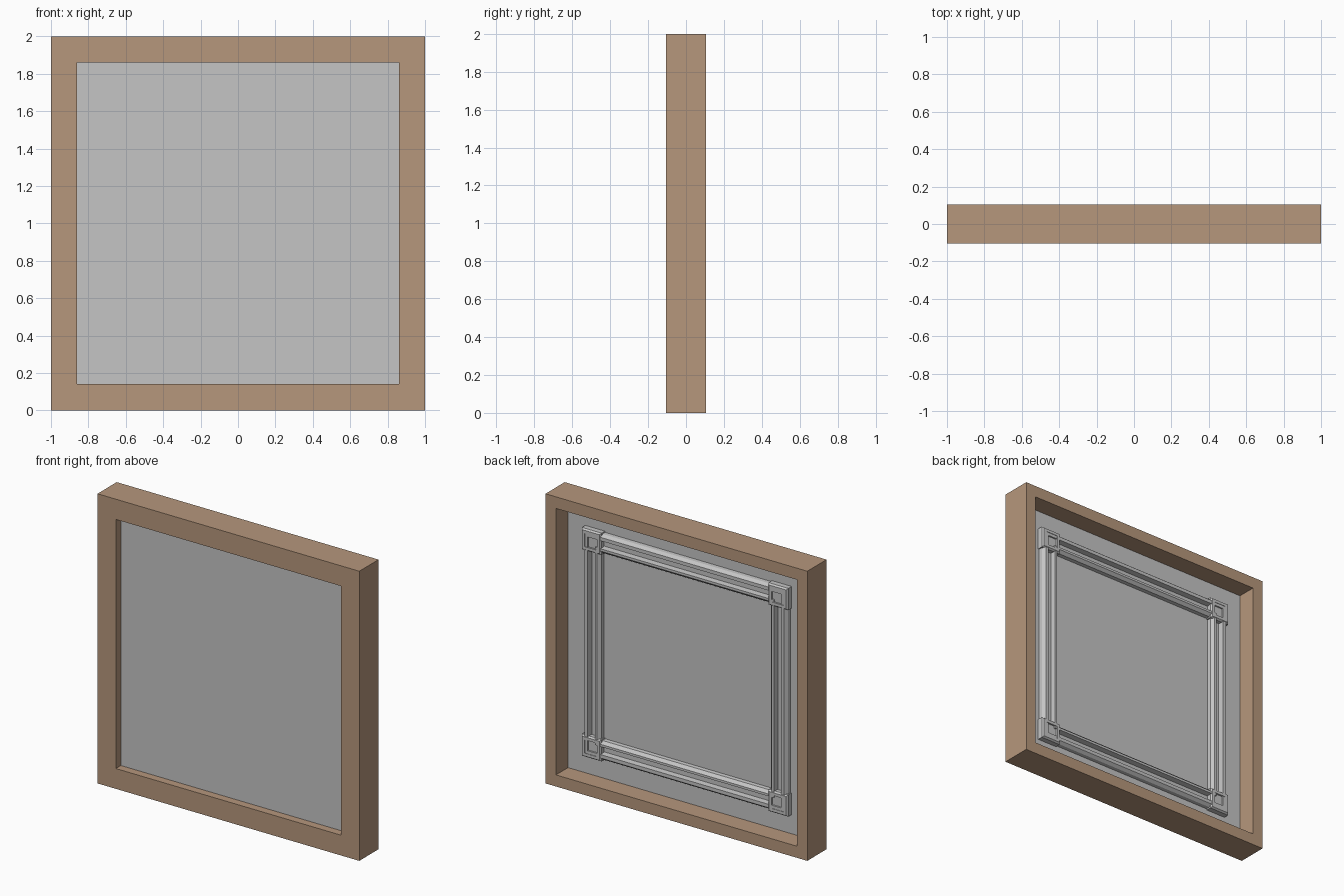
import bpy
import bmesh

if "Cube" in bpy.data.objects:
    bpy.data.objects.remove(bpy.data.objects["Cube"])


def material(name, rgb):
    m = bpy.data.materials.new(name)
    m.use_nodes = True
    m.diffuse_color = (*rgb, 1)
    m.node_tree.nodes["Principled BSDF"].inputs["Base Color"].default_value = (*rgb, 1)
    return m


TAN = material("tan wood", (0.468, 0.309, 0.202))
GREY = material("light grey", (0.558, 0.558, 0.558))
MID = 1.0        # height of the centre
BACK = -0.027    # rear surface of the panel


def square_sweep(name, profile, mat, centre=(0, MID), closed=True):
    """Sweep (half size, y) points round a mitred square; open sweeps get end caps."""
    bm = bmesh.new()
    cx, cz = centre
    loops = [[bm.verts.new((cx + sx * r, y, cz + sz * r))
              for sx, sz in ((-1, -1), (1, -1), (1, 1), (-1, 1))] for r, y in profile]
    pairs = list(zip(loops, loops[1:]))
    if closed:
        pairs.append((loops[-1], loops[0]))
    else:
        bm.faces.new(loops[0])
        bm.faces.new(loops[-1])
    for a, b in pairs:
        for i in range(4):
            j = (i + 1) % 4
            bm.faces.new((a[i], a[j], b[j], b[i]))
    bmesh.ops.recalc_face_normals(bm, faces=bm.faces)
    mesh = bpy.data.meshes.new(name)
    bm.to_mesh(mesh)
    bm.free()
    mesh.materials.append(mat)
    obj = bpy.data.objects.new(name, mesh)
    bpy.context.collection.objects.link(obj)
    return obj


def on_panel(points):
    return [(r, BACK + h) for r, h in points]


# Wooden frame with a rebate open to the rear
square_sweep("frame", [(1, -0.105), (1, 0.105), (0.92, 0.105),
                       (0.92, -0.05), (0.86, -0.05), (0.86, -0.105)], TAN)

# Flat panel held in the rebate
square_sweep("panel", [(0.92, -0.05), (0.92, BACK)], GREY, closed=False)

# Double moulding with a groove, on the rear of the panel
square_sweep("moulding", on_panel([
    (0.78, 0), (0.778, 0.025), (0.762, 0.045), (0.738, 0.045), (0.733, 0.008),
    (0.688, 0.008), (0.683, 0.045), (0.667, 0.045), (0.648, 0.025), (0.645, 0)]), GREY)

# Corner blocks with a recessed square
block = on_panel([(0.075, 0), (0.075, 0.036), (0.066, 0.048),
                  (0.046, 0.048), (0.046, 0.036)])
for side, sx in (("left", 1), ("right", -1)):
    for level, sz in (("top", 1), ("bottom", -1)):
        square_sweep(f"corner_block_{level}_{side}", block, GREY,
                     (sx * 0.713, MID + sz * 0.713), closed=False)
